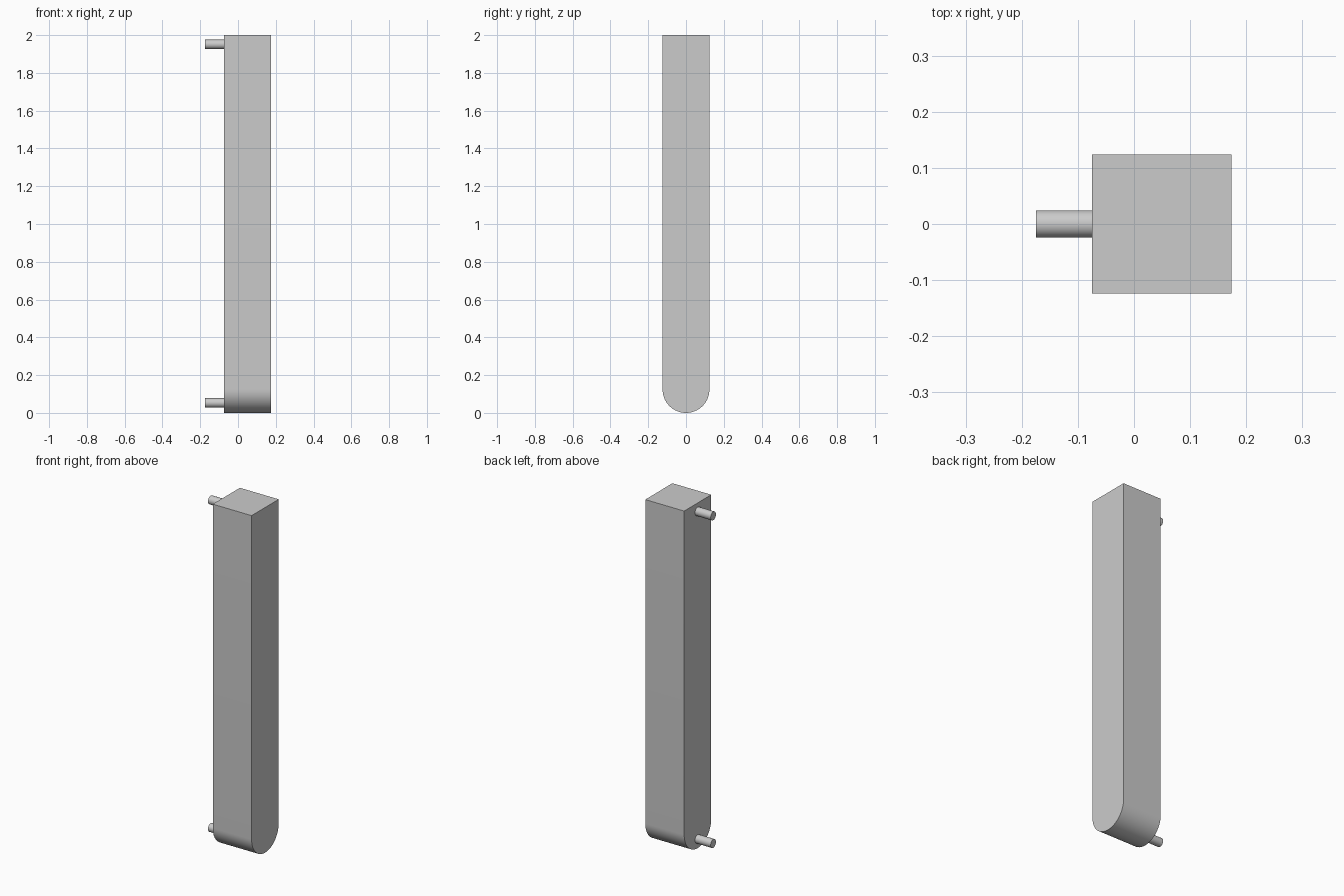
import bpy
import bmesh
from math import cos, sin, pi, radians

cube = bpy.data.objects.get("Cube")
if cube:
    bpy.data.objects.remove(cube, do_unlink=True)

grey = bpy.data.materials.new("light grey")
grey.use_nodes = True
grey.diffuse_color = (0.6, 0.6, 0.6, 1)
grey.node_tree.nodes["Principled BSDF"].inputs["Base Color"].default_value = (0.6, 0.6, 0.6, 1)

HALF = 0.124          # half depth of the bar and radius of its round end
BACK, FRONT = -0.075, 0.174
PEG_END, PEG_RADIUS = -0.175, 0.0245


def extrude_along_x(name, outline, x0, x1):
    """Solid made by sweeping a (y, z) outline from x0 to x1."""
    bm = bmesh.new()
    face = bm.faces.new([bm.verts.new((x0, y, z)) for y, z in outline])
    swept = bmesh.ops.extrude_face_region(bm, geom=[face], use_keep_orig=True)
    moved = [v for v in swept["geom"] if isinstance(v, bmesh.types.BMVert)]
    bmesh.ops.translate(bm, verts=moved, vec=(x1 - x0, 0, 0))
    bmesh.ops.recalc_face_normals(bm, faces=bm.faces)
    mesh = bpy.data.meshes.new(name)
    bm.to_mesh(mesh)
    bm.free()
    mesh.materials.append(grey)
    obj = bpy.data.objects.new(name, mesh)
    bpy.context.collection.objects.link(obj)
    bpy.ops.object.select_all(action='DESELECT')
    obj.select_set(True)
    bpy.context.view_layer.objects.active = obj
    bpy.ops.object.shade_smooth_by_angle(angle=radians(30))
    return obj


def arc(radius, z, start, end, steps):
    angles = [start + (end - start) * i / steps for i in range(steps + 1)]
    return [(radius * cos(a), z + radius * sin(a)) for a in angles]


# Square bar with a rounded lower end
bar = [(HALF, 2), (-HALF, 2)] + arc(HALF, HALF, pi, 2 * pi, 32)
extrude_along_x("bar", bar, BACK, FRONT)

# Round mounting pegs on the side
for name, z in (("lower_peg", 0.053), ("upper_peg", 1.951)):
    extrude_along_x(name, arc(PEG_RADIUS, z, 0, 2 * pi, 32)[:-1], PEG_END, BACK)
